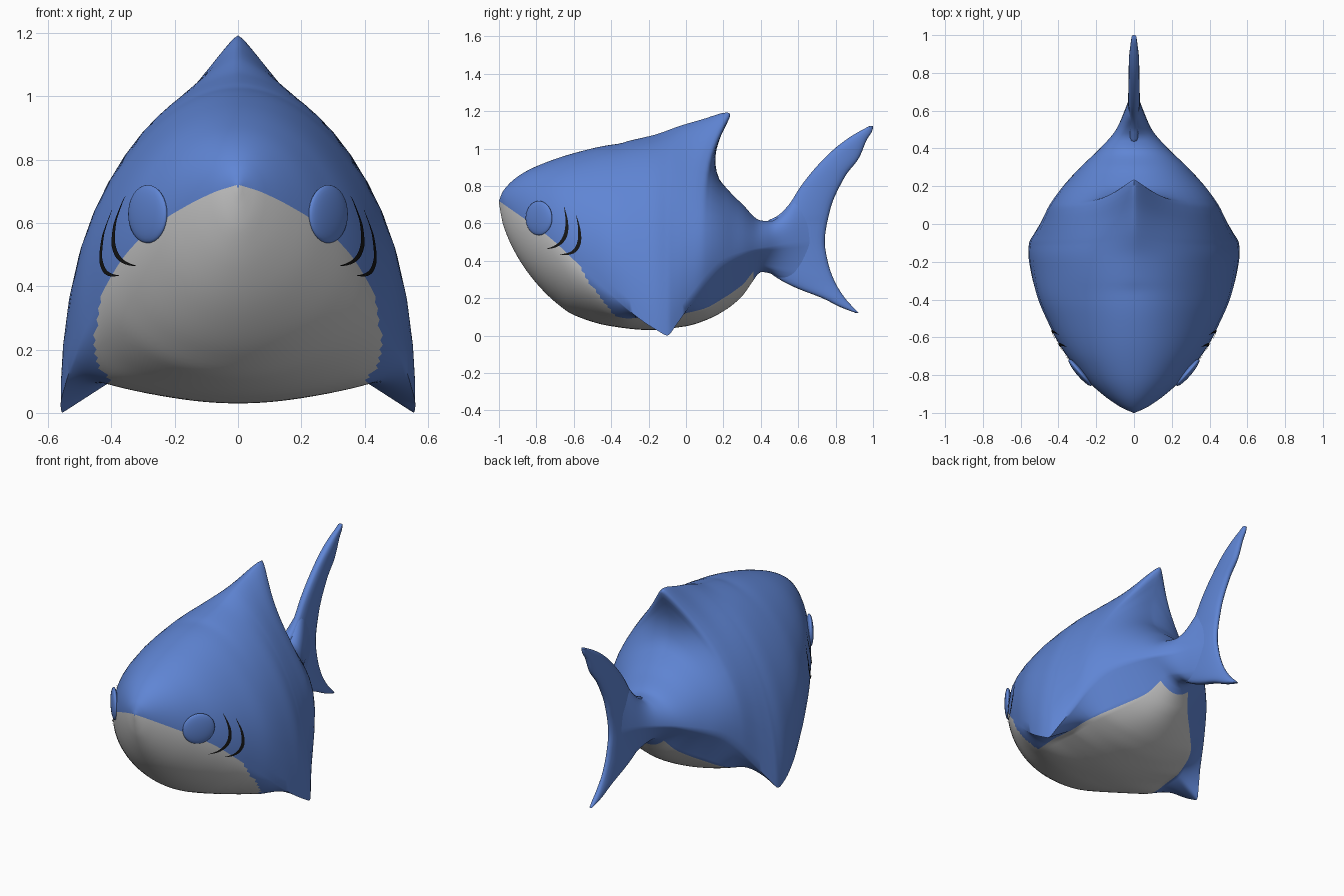
import bpy, bmesh, math
from mathutils import Vector, Matrix
from mathutils.bvhtree import BVHTree

if "Cube" in bpy.data.objects:
    bpy.data.objects.remove(bpy.data.objects["Cube"])


def material(name, rgb):
    m = bpy.data.materials.new(name)
    m.diffuse_color = (*rgb, 1)
    m.use_nodes = True
    m.node_tree.nodes["Principled BSDF"].inputs["Base Color"].default_value = m.diffuse_color
    return m


BLUE = material("blue skin", (0.115, 0.235, 0.66))
GREY = material("pale grey belly", (0.58, 0.58, 0.58))
BLACK = material("black gill", (0.008, 0.008, 0.008))


def curve(table, s):
    """Monotone cubic interpolation through (s, value) pairs."""
    n = len(table)
    s = min(max(s, table[0][0]), table[-1][0])
    sl = [(table[i + 1][1] - table[i][1]) / (table[i + 1][0] - table[i][0]) for i in range(n - 1)]

    def tangent(i):
        if i == 0:
            return sl[0]
        if i == n - 1:
            return sl[-1]
        a, b = sl[i - 1], sl[i]
        return 0 if a * b <= 0 else 2 * a * b / (a + b)
    i = max(k for k in range(n - 1) if table[k][0] <= s)
    h = table[i + 1][0] - table[i][0]
    u = (s - table[i][0]) / h
    return ((2 * u**3 - 3 * u**2 + 1) * table[i][1] + (u**3 - 2 * u**2 + u) * h * tangent(i)
            + (3 * u**2 - 2 * u**3) * table[i + 1][1] + (u**3 - u**2) * h * tangent(i + 1))


def loft(bm, rings, rule=lambda j, c: 0):
    """Skin closed rings together and cap both ends."""
    rows = [[bm.verts.new(p) for p in r] for r in rings]
    n = len(rows[0])
    for a, b in zip(rows, rows[1:]):
        for j in range(n):
            k = (j + 1) % n
            f = bm.faces.new((a[j], a[k], b[k], b[j]))
            f.material_index = rule(j, f.calc_center_median())
    bm.faces.new(rows[0])
    bm.faces.new(rows[-1])
    bmesh.ops.recalc_face_normals(bm, faces=bm.faces[:])


def finish(name, bm, mats, angle=60):
    me = bpy.data.meshes.new(name)
    bm.to_mesh(me)
    for m in mats:
        me.materials.append(m)
    ob = bpy.data.objects.new(name, me)
    bpy.context.collection.objects.link(ob)
    bpy.ops.object.select_all(action='DESELECT')
    ob.select_set(True)
    bpy.context.view_layer.objects.active = ob
    bpy.ops.object.shade_smooth_by_angle(angle=math.radians(angle))
    return ob


# Body profiles along y: back line, flank edge (drops to the side fin tips), hull edge, keel
BACK = [(-1, .72), (-.98, .77), (-.9, .85), (-.8, .905), (-.6, .975), (-.4, 1.02), (-.2, 1.04),
        (-.1, 1.03), (0, 1.0), (.1, .93), (.2, .82), (.3, .705), (.4, .615), (.45, .612),
        (.5, .64), (.6, .74), (.72, .76)]
EDGE_X = [(-1, .003), (-.97, .07), (-.87, .205), (-.8, .275), (-.7, .355), (-.6, .415), (-.5, .46),
          (-.4, .50), (-.25, .545), (-.15, .56), (-.1, .555), (-.05, .527), (0, .495), (.1, .44),
          (.2, .375), (.3, .285), (.4, .18), (.5, .095), (.6, .05), (.72, .006)]
EDGE_Z = [(-1, .72), (-.9, .65), (-.8, .58), (-.7, .5), (-.6, .405), (-.4, .22), (-.25, .09), (-.15, .025),
          (-.1, 0), (-.05, .06), (0, .13), (.05, .2), (.1, .27), (.2, .38), (.3, .43), (.4, .46), (.72, .5)]
BULGE = [(-.75, 0), (-.6, .02), (-.4, .045), (-.25, .02), (-.1, 0), (0, .025), (.1, .04), (.25, 0)]
HULL_X = [(-.6, .37), (-.4, .43), (-.3, .42), (-.1, .40), (0, .38), (.1, .34), (.2, .25), (.3, .15),
          (.4, .08), (.5, .05), (.72, .004)]
HULL_Z = [(-.6, .22), (-.4, .115), (-.3, .1), (-.1, .1), (0, .12), (.1, .145), (.2, .2), (.3, .27),
          (.4, .37), (.5, .35), (.6, .34), (.72, .36)]
KEEL = [(-1, .71), (-.98, .6), (-.9, .42), (-.8, .28), (-.7, .18), (-.6, .11), (-.4, .05), (-.2, .03),
        (0, .05), (.1, .08), (.2, .13), (.3, .21), (.35, .28), (.4, .34), (.45, .333), (.5, .305),
        (.6, .275), (.72, .3)]
# Back fin: height above the back and backward sweep
FIN_LIFT = [(-.35, 0), (-.2, .03), (-.1, .085), (0, .16), (.05, .22), (.08, .24), (.12, .14),
            (.16, .07), (.2, .02), (.25, 0)]
FIN_SWEEP = [(-.3, 0), (-.2, .02), (-.1, .05), (0, .1), (.05, .15), (.08, .155), (.12, .06),
             (.16, -.005), (.2, -.025), (.25, -.01), (.3, 0)]
# Half width of the grey area by height, where the side fins meet the belly
GREY_X = [(0, .38), (.1, .40), (.16, .445), (.2, .455), (.3, .44), (.4, .43), (.5, .5)]
ANGLES = [90, 88.5, 87, 85.5, 84, 82, 80, 77.5, 75, 72, 68, 63, 57, 50, 42, 34, 26, 18, 10, 4, 0]
N_UP, N_FLANK, N_BELLY = len(ANGLES) - 1, 10, 12


def body_ring(y):
    cx, cz, top = curve(EDGE_X, y), curve(EDGE_Z, y), curve(BACK, y)
    hx, hz, keel = curve(HULL_X, y), curve(HULL_Z, y), curve(KEEL, y)
    lift, sweep, bulge = curve(FIN_LIFT, y), curve(FIN_SWEEP, y), curve(BULGE, y)
    half = []
    for a in ANGLES:                                   # back down to the flank edge
        t = math.radians(a)
        x = cx * math.cos(t) + bulge * math.sin(2 * t) * math.cos(t)**4
        w = math.exp(-(x / .155)**1.3)
        half.append((x, y + sweep * w, cz + (top - cz) * math.sin(t) + lift * w))
    k = min(max((-.2 - y) / .3, 0), 1)                 # round in front, hollow under the fins
    k = k * k * (3 - 2 * k)
    n = N_FLANK + N_BELLY
    for i in range(1, n + 1):                          # flank edge to hull edge to keel
        if i <= N_FLANK:
            u = i / N_FLANK
            x, z = cx + (hx - cx) * u, cz + (hz - cz) * u
        else:
            r = (n - i) / N_BELLY
            x, z = hx * r, keel + (hz - keel) * r * r
        s = math.pi / 2 * i / n
        half.append((x + k * (cx * math.cos(s) - x), y,
                     z + k * (cz - (cz - keel) * math.sin(s) - z)))
    half[0] = (0, half[0][1], half[0][2])
    half[-1] = (0, y, keel)
    return half + [(-x, yy, z) for x, yy, z in half[-2:0:-1]]


def body_colour(j, c):
    total = N_UP + N_FLANK + N_BELLY
    j = j if j < total else 2 * total - 1 - j
    if j < N_UP:
        return 0
    if c.y < -.6:
        return 1
    if j < N_UP + N_FLANK:
        return int(c.y < -.1 and abs(c.x) < curve(GREY_X, c.z))
    return int(c.y < .36)


stations = sorted([round(-1 + .02 * i, 3) for i in range(87)]
                  + [-.995, -.99, -.97, -.11, -.09, .05, .07, .09, .11, .13])
body = bmesh.new()
loft(body, [body_ring(y) for y in stations], body_colour)
surface = BVHTree.FromBMesh(body)
finish("body", body, [BLUE, GREY])

# Tail fin: leading edge, trailing edge and half thickness by height
LEAD = [(.12, .91), (.15, .83), (.2, .73), (.25, .60), (.3, .50), (.36, .43), (.48, .42), (.6, .42),
        (.64, .49), (.7, .55), (.8, .615), (.9, .695), (1, .795), (1.07, .89), (1.12, .98)]
TRAIL = [(.12, .925), (.2, .85), (.3, .79), (.4, .757), (.5, .742), (.67, .77), (.85, .85),
         (.95, .925), (1.05, .968), (1.1, .998), (1.12, 1.0)]
THICK = [(.12, .008), (.15, .018), (.25, .027), (.36, .032), (.6, .032), (.8, .03), (1, .027), (1.12, .013)]


def tail_ring(z):
    a, b, w = curve(LEAD, z), curve(TRAIL, z), curve(THICK, z)
    side = [(w * math.sin(math.pi * (i / 12)**.9)**.8, a + (b - a) * (1 - math.cos(math.pi * i / 12)) / 2, z)
            for i in range(12)] + [(0, b, z)]
    side[0] = (0, a, z)
    return side + [(-x, y, zz) for x, y, zz in side[-2:0:-1]]


tail = bmesh.new()
loft(tail, [tail_ring(.12 + i / 60) for i in range(61)])
finish("tail_fin", tail, [BLUE])


def on_flank(y, z):
    hit, normal, _, _ = surface.ray_cast(Vector((2, y, z)), Vector((-1, 0, 0)))
    return hit, normal


for s, label in ((1, "right"), (-1, "left")):
    # Eye: shallow dome set into the cheek
    hit, nor = on_flank(-.785, .628)
    pos = hit + Vector((.74, -.67, 0)) * .002
    eye = bmesh.new()
    bmesh.ops.create_uvsphere(eye, u_segments=32, v_segments=16, radius=1)
    eye.transform(Matrix.Translation((s * pos.x, pos.y, pos.z))
                  @ Vector((s * .76, -.65, 0)).to_track_quat('Z', 'Y').to_matrix().to_4x4()
                  @ Matrix.Diagonal((.092, .092, .02, 1)))
    finish("eye_" + label, eye, [BLUE])

    # Gills: two tapered crescents laid on the flank
    arcs = [((-.65, .685), (-.595, .485), (-.74, .465)), ((-.585, .64), (-.5225, .4225), (-.67, .435))]
    for n, (p0, p1, p2) in enumerate(arcs):
        p0, p1, p2 = Vector(p0), Vector(p1), Vector(p2)
        gill = bmesh.new()
        prev = None
        for i in range(25):
            u = i / 24
            p = (1 - u)**2 * p0 + 2 * u * (1 - u) * p1 + u * u * p2
            d = ((1 - u) * (p1 - p0) + u * (p2 - p1)).normalized()
            side = Vector((-d.y, d.x)) * (.001 + .009 * math.sin(math.pi * u))
            row = []
            for q in (p + side, p, p - side):
                hit, nor = on_flank(q.x, q.y)
                v = hit + nor * .005
                row.append(gill.verts.new((s * v.x, v.y, v.z)))
            if prev:
                for j in (0, 1):
                    f = (prev[j], prev[j + 1], row[j + 1], row[j])
                    gill.faces.new(f if s > 0 else f[::-1])
            prev = row
        gill.normal_update()
        if sum(f.normal.x for f in gill.faces) * s < 0:
            bmesh.ops.reverse_faces(gill, faces=gill.faces[:])
        finish(f"gill_{label}_{n + 1}", gill, [BLACK])
